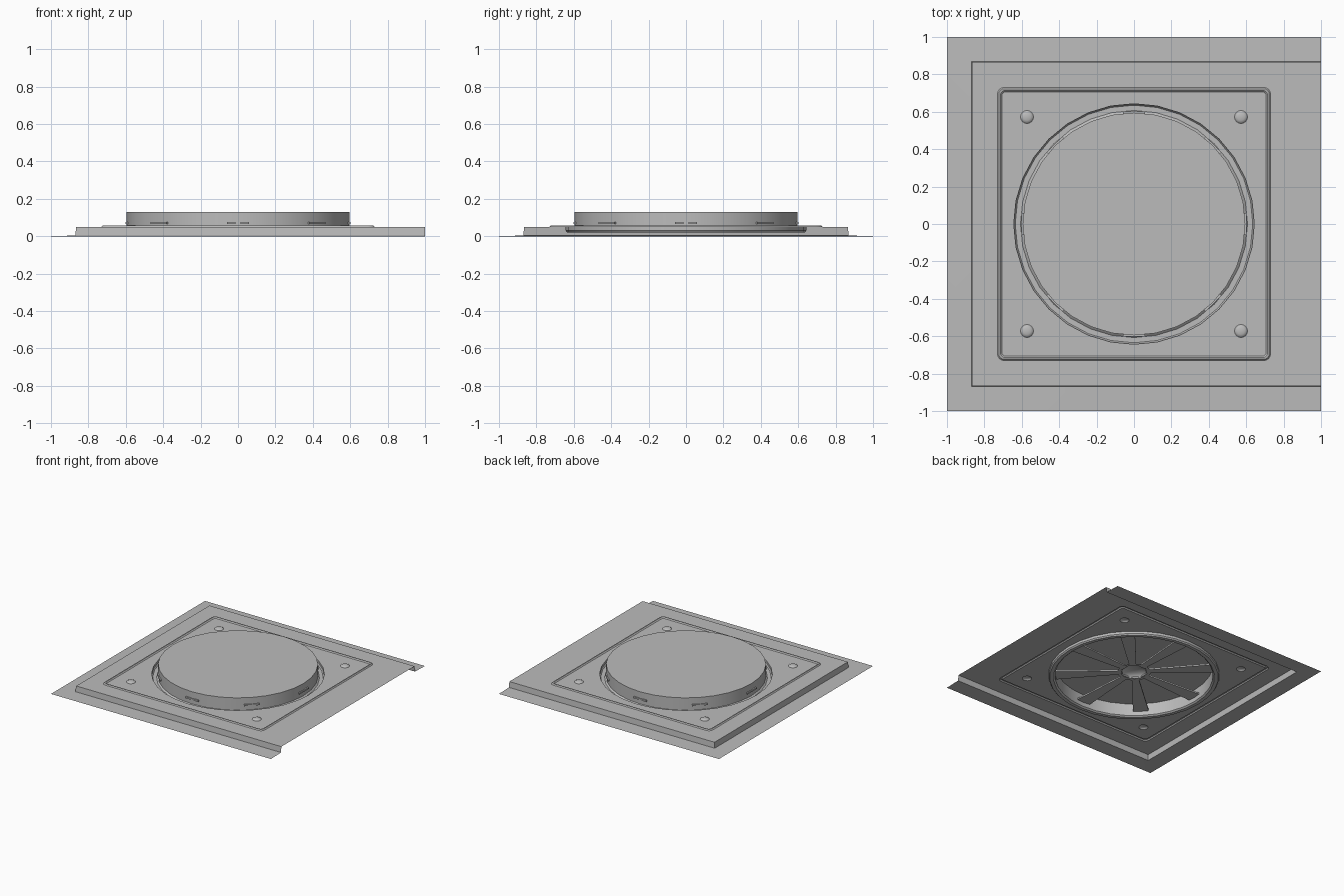
import bpy, bmesh, math
from mathutils import Vector

cube = bpy.data.objects.get("Cube")
if cube:
    bpy.data.objects.remove(cube, do_unlink=True)

metal = bpy.data.materials.new("grey metal")
metal.use_nodes = True
GREY = (0.5, 0.5, 0.5, 1)
metal.diffuse_color = GREY
metal.node_tree.nodes["Principled BSDF"].inputs["Base Color"].default_value = GREY

SIDES = 32
DECK = 0.05


def finish(bm, name):
    bmesh.ops.remove_doubles(bm, verts=bm.verts, dist=0.0001)
    bmesh.ops.recalc_face_normals(bm, faces=bm.faces)
    mesh = bpy.data.meshes.new(name)
    bm.to_mesh(mesh)
    bm.free()
    mesh.materials.append(metal)
    obj = bpy.data.objects.new(name, mesh)
    bpy.context.collection.objects.link(obj)
    bpy.ops.object.select_all(action='DESELECT')
    obj.select_set(True)
    bpy.context.view_layer.objects.active = obj
    bpy.ops.object.shade_smooth_by_angle(angle=math.radians(30))
    return obj


def circle(bm, r, z, n=SIDES, cx=0, cy=0):
    step = math.tau / n
    return [bm.verts.new((cx + r * math.cos(i * step), cy + r * math.sin(i * step), z))
            for i in range(n)]


def rounded_square(bm, half, radius, z, n=5):
    loop = []
    for q in range(4):
        mid = math.radians(45 + 90 * q)
        c = (half - radius) * math.sqrt(2)
        for i in range(n):
            a = math.radians(90 * (q + i / (n - 1)))
            loop.append(bm.verts.new((c * math.cos(mid) + radius * math.cos(a),
                                      c * math.sin(mid) + radius * math.sin(a), z)))
    return loop


def skin(bm, loops):
    for a, b in zip(loops, loops[1:]):
        for i in range(len(a)):
            j = (i + 1) % len(a)
            bm.faces.new((a[i], a[j], b[j], b[i]))


def fill(bm, *loops):
    edges = []
    for loop in loops:
        for a, b in zip(loop, loop[1:] + loop[:1]):
            edges.append(bm.edges.get((a, b)) or bm.edges.new((a, b)))
    bmesh.ops.triangle_fill(bm, edges=edges, use_beauty=True, normal=(0, 0, 1))


def spin(bm, profile, n=SIDES, cx=0, cy=0):
    loops = [circle(bm, r, z, n, cx, cy) for r, z in profile]
    skin(bm, loops)
    return loops


# Pressed tray: flange on three sides, open on the left, raised deck
bm = bmesh.new()
rows = []
for inset, z in ((0, 0), (0.13, 0.004), (0.135, DECK)):
    e = 1 - inset
    rows.append([bm.verts.new(p) for p in
                 ((1, -e, z), (-e, -e, z), (-e, e, z), (1, e, z))])
for a, b in zip(rows, rows[1:]):
    for i in range(3):
        bm.faces.new((a[i], a[i + 1], b[i + 1], b[i]))

# Raised square bead
bead = [rounded_square(bm, half, radius, DECK + h) for half, radius, h in
        ((0.73, 0.035, 0), (0.723, 0.03, 0.008), (0.714, 0.025, 0.008), (0.706, 0.02, 0))]
skin(bm, bead)
fill(bm, rows[-1], bead[0])

# Round channel around the cap
channel = spin(bm, ((0.643, DECK), (0.643, 0.03), (0.635, 0.02),
                    (0.607, 0.02), (0.595, 0.03)))

# Corner dimples
dimples = []
for sx in (-1, 1):
    for sy in (-1, 1):
        rings = spin(bm, ((0.035, DECK), (0.03, DECK + 0.006), (0.018, DECK + 0.011)),
                     16, sx * 0.572, sy * 0.572)
        bm.faces.new(rings[-1])
        dimples.append(rings[0])
fill(bm, bead[-1], channel[0], *dimples)
finish(bm, "tray")

# Flat round cap, open underneath
bm = bmesh.new()
wall = spin(bm, ((0.595, 0.03), (0.595, 0.13)))
bm.faces.new(wall[-1])
finish(bm, "cap")

# Eight tapered spokes whose ends show through the cap wall
bm = bmesh.new()
for k in range(8):
    a = math.radians(45 * k)
    out = Vector((math.cos(a), math.sin(a), 0))
    side = Vector((-out.y, out.x, 0))
    base = [bm.verts.new(out * r + side * w + Vector((0, 0, 0.065)))
            for r, w in ((0.09, -0.025), (0.602, -0.06), (0.602, 0.06), (0.09, 0.025))]
    face = bm.faces.new(base)
    ext = bmesh.ops.extrude_face_region(bm, geom=[face])
    top = [g for g in ext["geom"] if isinstance(g, bmesh.types.BMVert)]
    bmesh.ops.translate(bm, verts=top, vec=(0, 0, 0.012))
finish(bm, "spokes")

# Hollow domed hub
bm = bmesh.new()
hub = spin(bm, ((0.125, 0.064), (0.1, 0.064), (0.09, 0.08), (0.065, 0.095), (0.03, 0.102)), 24)
bm.faces.new(hub[-1])
finish(bm, "hub")
